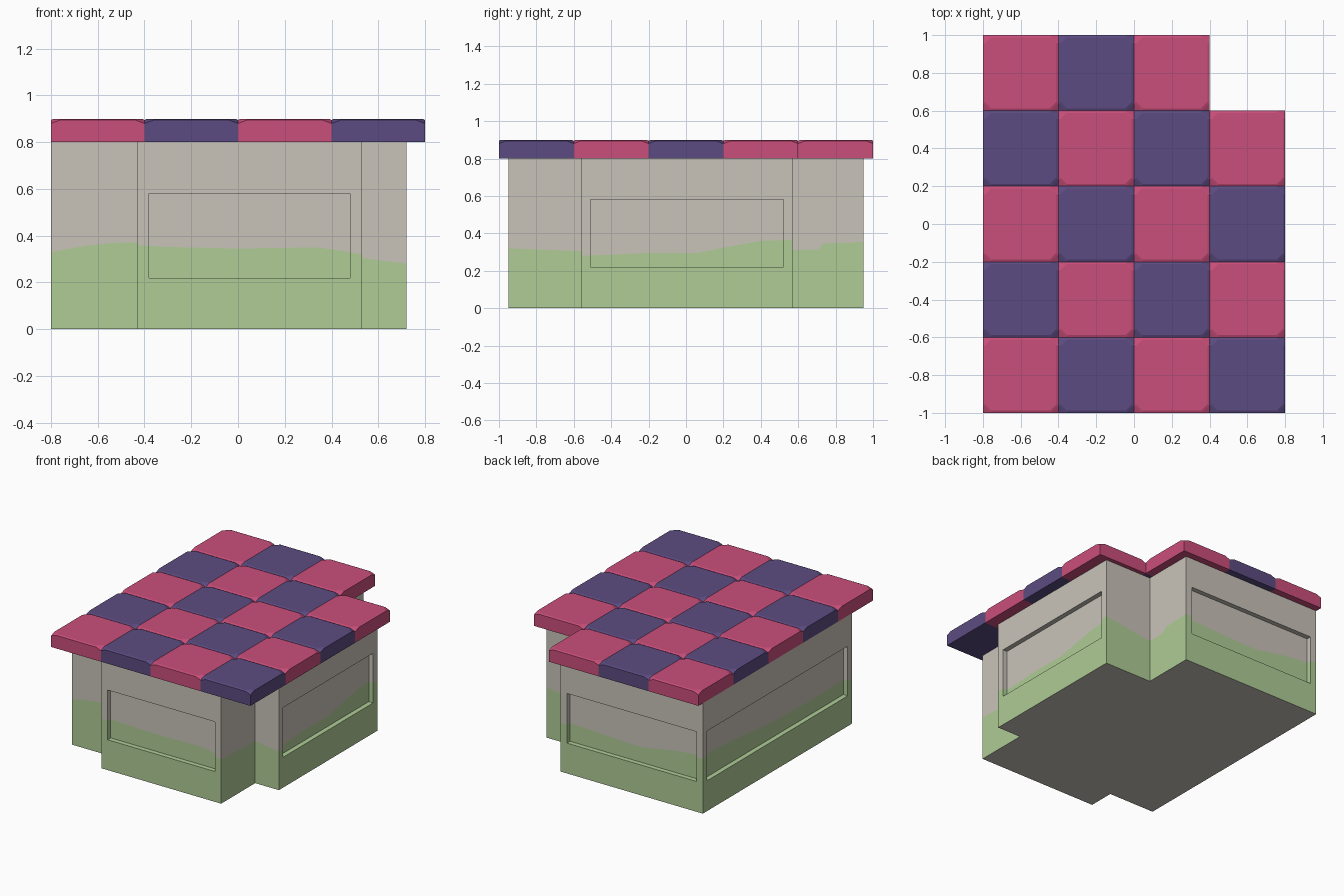
import bpy, bmesh
from mathutils import Vector

if "Cube" in bpy.data.objects:
    bpy.data.objects.remove(bpy.data.objects["Cube"])


def material(name, rgb):
    m = bpy.data.materials.new(name)
    lin = [((c / 255 + 0.055) / 1.055) ** 2.4 for c in rgb]
    m.diffuse_color = (*lin, 1)
    m.use_nodes = True
    m.node_tree.nodes["Principled BSDF"].inputs["Base Color"].default_value = m.diffuse_color
    return m


STONE = material("stone", (201, 196, 186))
MOSS = material("moss_green", (175, 204, 150))
PINK = material("pink_tile", (202, 78, 122))
PURPLE = material("purple_tile", (92, 75, 129))


def finish(name, bm, mats):
    me = bpy.data.meshes.new(name)
    bm.to_mesh(me)
    bm.free()
    for m in mats:
        me.materials.append(m)
    ob = bpy.data.objects.new(name, me)
    bpy.context.collection.objects.link(ob)
    return ob


# Walls: corner x, y, moss height, has recessed panel, (fraction, moss height) between corners
OUTLINE = [
    (-0.43, -0.95, 0.36, True, [(0.13, 0.352), (0.45, 0.345), (0.8, 0.35), (0.88, 0.34)]),
    (0.53, -0.95, 0.32, False, []),
    (0.53, -0.56, 0.305, False, []),
    (0.72, -0.56, 0.28, True, [(0.12, 0.285), (0.3, 0.295), (0.55, 0.295), (0.68, 0.325), (0.85, 0.36)]),
    (0.72, 0.57, 0.365, False, []),
    (0.34, 0.57, 0.31, False, [(0.37, 0.315), (0.42, 0.345)]),
    (0.34, 0.95, 0.355, True, [(0.3, 0.34), (0.55, 0.33), (0.8, 0.38)]),
    (-0.80, 0.95, 0.40, True, [(0.25, 0.37), (0.5, 0.33), (0.8, 0.32)]),
    (-0.80, -0.76, 0.33, False, [(0.4, 0.357), (0.8, 0.372)]),
    (-0.43, -0.76, 0.37, False, []),
]
TOP, SILL, HEAD, MARGIN, DEPTH = 0.8, 0.22, 0.58, 0.05, 0.035


def height_at(knots, t):
    for (t0, h0), (t1, h1) in zip(knots, knots[1:]):
        if t <= t1:
            return h0 + (h1 - h0) * (t - t0) / (t1 - t0)
    return knots[-1][1]


bm = bmesh.new()


def face(pts, mat):
    bm.faces.new([bm.verts.new(p) for p in pts]).material_index = mat


perimeter = []
for n, (x, y, h, panel, mids) in enumerate(OUTLINE):
    nx, ny, nh = OUTLINE[(n + 1) % len(OUTLINE)][:3]
    a, d = Vector((x, y, 0)), Vector((nx - x, ny - y, 0))
    inward = Vector((-d.y, d.x, 0)).normalized() * DEPTH
    knots = [(0, h)] + mids + [(1, nh)]
    ts = [k[0] for k in knots]
    lo, hi = MARGIN / d.length, 1 - MARGIN / d.length
    if panel:
        ts = sorted(set(ts + [lo, hi]))

    def column(t, push=False):
        base = a + d * t + (inward if push else Vector())
        return [base + Vector((0, 0, z)) for z in (0, SILL, height_at(knots, t), HEAD, TOP)]

    for t0, t1 in zip(ts, ts[1:]):
        perimeter.append(a + d * t0)
        recessed = panel and lo <= t0 and t1 <= hi
        c0, c1, r0, r1 = column(t0), column(t1), column(t0, True), column(t1, True)
        for k in range(4):
            p, q = (r0, r1) if recessed and k in (1, 2) else (c0, c1)
            face([p[k], q[k], q[k + 1], p[k + 1]], 1 if k < 2 else 0)
        if recessed:
            # sill and head of the recess
            face([c0[1], c1[1], r1[1], r0[1]], 1)
            face([r0[3], r1[3], c1[3], c0[3]], 0)
            # jambs
            for k in (1, 2):
                if t0 == lo:
                    face([c0[k], r0[k], r0[k + 1], c0[k + 1]], 2 - k)
                if t1 == hi:
                    face([r1[k], c1[k], c1[k + 1], r1[k + 1]], 2 - k)

# floor and ceiling of the block
face(list(reversed(perimeter)), 0)
face([p + Vector((0, 0, TOP)) for p in perimeter], 0)
bmesh.ops.remove_doubles(bm, verts=bm.verts, dist=1e-5)
bmesh.ops.recalc_face_normals(bm, faces=bm.faces)
finish("walls", bm, [STONE, MOSS])

# Roof tiles: chequered slabs with clipped, dipped corners and softly bevelled edges
S, CLIP, EDGE = 0.2, 0.04, 0.012
for i in range(4):
    for j in range(5):
        if (i, j) == (3, 4):
            continue
        cx, cy = -0.6 + 0.4 * i, -0.8 + 0.4 * j
        bm = bmesh.new()
        for sx in (-1, 1):
            for sy in (-1, 1):
                for px, py, z in [(S, S, 0.8), (S, S, 0.88),
                                  (S - CLIP, S, 0.895), (S, S - CLIP, 0.895),
                                  (S - CLIP - 0.005, S - EDGE, 0.9), (S - EDGE, S - CLIP - 0.005, 0.9)]:
                    bm.verts.new((cx + sx * px, cy + sy * py, z))
        bmesh.ops.convex_hull(bm, input=bm.verts)
        bmesh.ops.dissolve_limit(bm, angle_limit=0.01, verts=bm.verts, edges=bm.edges)
        bmesh.ops.recalc_face_normals(bm, faces=bm.faces)
        finish(f"roof_tile_{i}_{j}", bm, [PURPLE if (i + j) % 2 else PINK])
